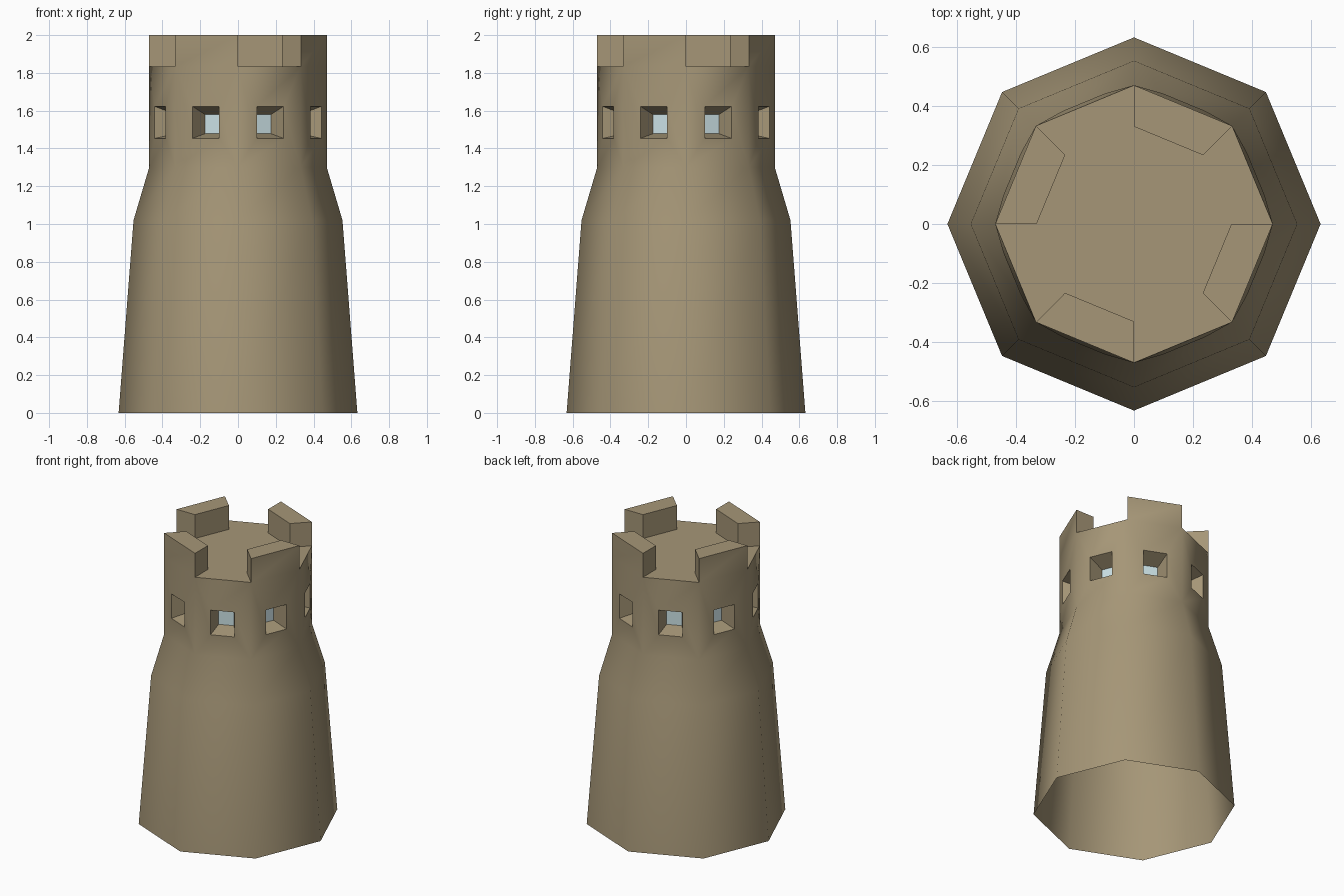
import bpy, bmesh, math
from mathutils import Vector

if "Cube" in bpy.data.objects:
    bpy.data.objects.remove(bpy.data.objects["Cube"])

DECK, TOP = 1.835, 2.0
RINGS = [(0.632, 0.0), (0.553, 1.02), (0.47, 1.30), (0.47, DECK)]


def material(name, rgb):
    m = bpy.data.materials.new(name)
    m.diffuse_color = (*rgb, 1)
    m.use_nodes = True
    m.node_tree.nodes["Principled BSDF"].inputs["Base Color"].default_value = m.diffuse_color
    return m


stone = material("tan stone", (0.38, 0.307, 0.185))
glass = material("pale blue glass", (0.60, 0.76, 0.79))

bm = bmesh.new()


def polar(r, i, z):
    a = math.radians(45 * i)
    return bm.verts.new((r * math.cos(a), r * math.sin(a), z))


def window(i, dist, half_w, z0, z1):
    """Rectangle of vertices facing outward on side i."""
    a = math.radians(45 * i + 22.5)
    n = Vector((math.cos(a), math.sin(a), 0))
    t = Vector((-n.y, n.x, 0))
    return [bm.verts.new(n * dist + t * (s * half_w) + Vector((0, 0, z)))
            for s, z in ((-1, z0), (1, z0), (1, z1), (-1, z1))]


def bridge(outer, inner):
    for k in range(4):
        j = (k + 1) % 4
        bm.faces.new((outer[k], outer[j], inner[j], inner[k]))


# octagonal wall rings, open at the bottom
rings = [[polar(r, i, z) for i in range(8)] for r, z in RINGS]
for lo, hi in zip(rings[:2], rings[1:3]):
    for i in range(8):
        j = (i + 1) % 8
        bm.faces.new((lo[i], lo[j], hi[j], hi[i]))

# upper wall: each side slightly bulged around a splayed, glazed window
lo, hi = rings[2], rings[3]
for i in range(8):
    j = (i + 1) % 8
    opening = window(i, 0.446, 0.077, 1.453, 1.623)
    pane = window(i, 0.336, 0.050, 1.478, 1.580)
    bridge([lo[i], lo[j], hi[j], hi[i]], opening)
    bridge(opening, pane)
    bm.faces.new(pane).material_index = 1

# merlons on every other side, and the deck outline around them
deck = []
for i in range(1, 8, 2):
    j = (i + 1) % 8
    a, b = hi[i], hi[j]
    c, d = polar(0.33, j, DECK), polar(0.33, i, DECK)
    base = [a, b, c, d]
    top = [bm.verts.new((v.co.x, v.co.y, TOP)) for v in base]
    bridge(base, top)
    bm.faces.new(top)
    deck += [a, d, c, b]
bm.faces.new(deck)

bmesh.ops.recalc_face_normals(bm, faces=bm.faces)
mesh = bpy.data.meshes.new("tower")
bm.to_mesh(mesh)
bm.free()
mesh.materials.append(stone)
mesh.materials.append(glass)
tower = bpy.data.objects.new("tower", mesh)
bpy.context.collection.objects.link(tower)

# smooth round wall, crisp battlements and window reveals
bpy.context.view_layer.objects.active = tower
tower.select_set(True)
bpy.ops.object.shade_smooth_by_angle(angle=math.radians(52))
